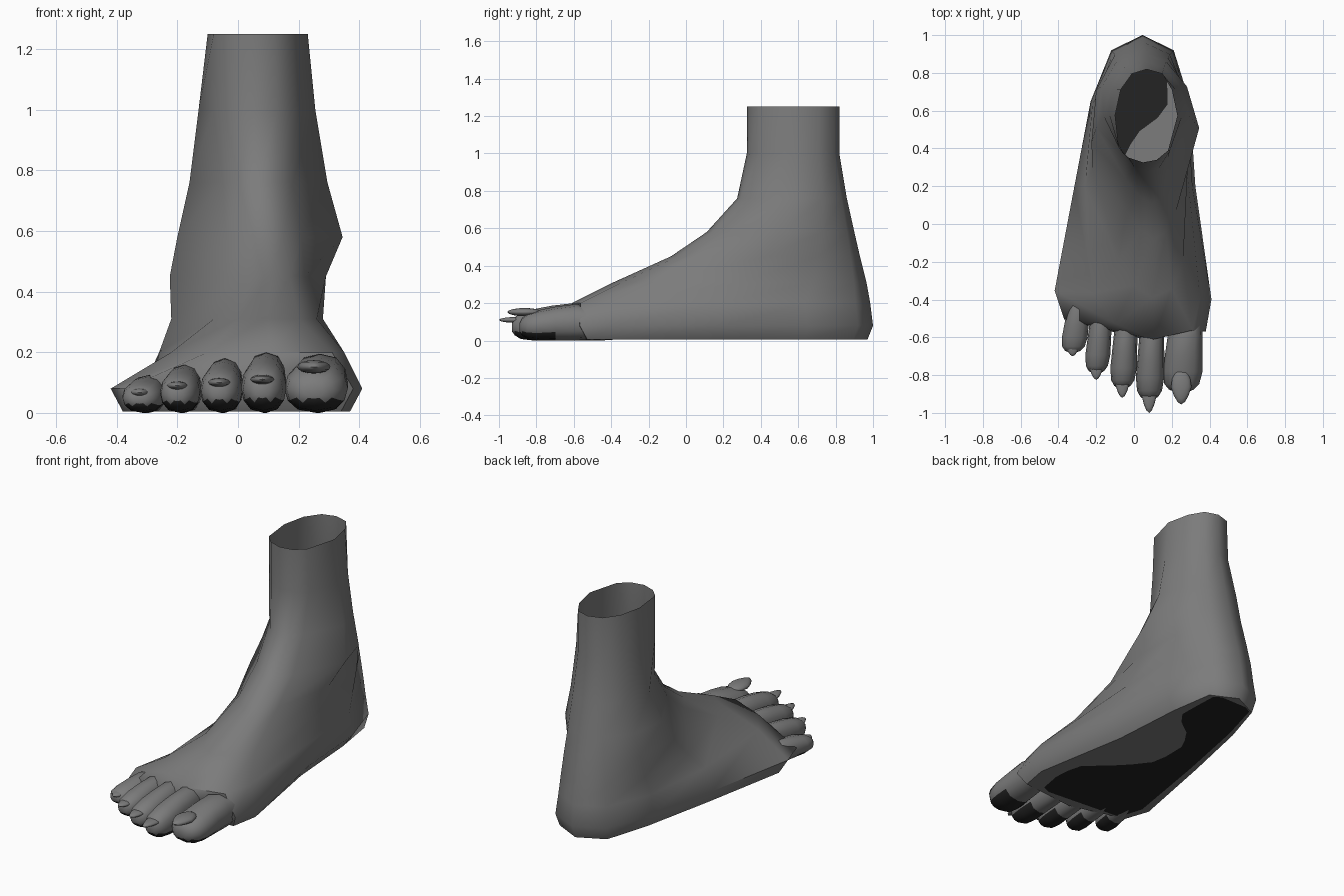
import bpy, bmesh, math
from mathutils import Vector

cube = bpy.data.objects.get("Cube")
if cube:
    bpy.data.objects.remove(cube, do_unlink=True)


def make_material(name, value):
    mat = bpy.data.materials.new(name)
    colour = (value, value, value, 1)
    mat.use_nodes = True
    mat.diffuse_color = colour
    mat.node_tree.nodes["Principled BSDF"].inputs["Base Color"].default_value = colour
    return mat


SKIN = make_material("grey skin", 0.2)
PRINT = make_material("black footprint", 0.017)


def finish(bm, name, angle=60):
    """Turn a bmesh into a smooth shaded object with both materials."""
    mesh = bpy.data.meshes.new(name)
    bm.to_mesh(mesh)
    bm.free()
    mesh.materials.append(SKIN)
    mesh.materials.append(PRINT)
    obj = bpy.data.objects.new(name, mesh)
    bpy.context.collection.objects.link(obj)
    bpy.ops.object.select_all(action="DESELECT")
    obj.select_set(True)
    bpy.context.view_layer.objects.active = obj
    bpy.ops.object.shade_smooth_by_angle(angle=math.radians(angle))
    return obj


def bridge(bm, lower, upper):
    """Join two rings of vertices with quads."""
    count = len(lower)
    for i in range(count):
        j = (i + 1) % count
        bm.faces.new((lower[i], lower[j], upper[j], upper[i]))


def interpolate(x, table):
    for (x0, y0), (x1, y1) in zip(table, table[1:]):
        if x <= x1:
            return y0 + (y1 - y0) * (x - x0) / (x1 - x0)
    return table[-1][1]


# Horizontal slices: height, front y, back y, outer edge x, inner edge x
STATIONS = (0.04, 0.14, 0.5, 0.78, 0.95)
SLICES = [
    (0.005, -0.56, 0.97, (-.33, -.38, -.28, -.19, -.11), (.34, .37, .27, .24, .2)),
    (0.08, -0.6, 1.0, (-.37, -.42, -.315, -.23, -.12), (.38, .41, .325, .295, .21)),
    (0.2, -0.6, 0.985, (-.1, -.22, -.26, -.22, -.11), (.31, .35, .31, .28, .2)),
    (0.31, -0.38, 0.965, (0, -.08, -.22, -.2, -.1), (.2, .26, .28, .28, .19)),
    (0.45, -0.07, 0.93, (.04, -.04, -.225, -.2, -.08), (.17, .22, .29, .28, .18)),
    (0.58, 0.12, 0.9, (.03, -.04, -.2, -.17, -.06), (.15, .21, .345, .28, .17)),
    (0.76, 0.28, 0.86, (0, -.05, -.16, -.12, -.05), (.13, .18, .295, .24, .16)),
    (1.0, 0.33, 0.82, (-.03, -.08, -.13, -.09, -.02), (.13, .19, .255, .22, .15)),
    (1.25, 0.33, 0.82, (-.03, -.08, -.1, -.07, -.01), (.12, .18, .23, .2, .15)),
]


def slice_sides(z, front, back, outer, inner):
    """Outer and inner edge of a slice, each running from front to back."""
    def point(x, s):
        skew = -0.1 * x * (1 - s) ** 4
        return Vector((x, front + (back - front) * s + skew, z))

    nose = point((outer[0] + inner[0]) / 2, 0)
    tail = point((outer[-1] + inner[-1]) / 2, 1)
    return [[nose] + [point(x, s) for x, s in zip(xs, STATIONS)] + [tail]
            for xs in (outer, inner)]


# Foot and lower leg, open at the top
bm = bmesh.new()
rings = []
for data in SLICES:
    outer, inner = slice_sides(*data)
    rings.append([bm.verts.new(p) for p in inner + outer[-2:0:-1]])
for lower, upper in zip(rings, rings[1:]):
    bridge(bm, lower, upper)
finish(bm, "foot_and_leg")

# Sole, with the footprint left out under the arch
ARCH = [(0, .5), (.05, .85), (.25, .88), (.35, .62), (.45, .42), (.6, .38),
        (.68, .5), (.76, .85), (.95, .9), (1, .9)]
STEPS = 6
outer, inner = slice_sides(*SLICES[0])
chain = (0,) + STATIONS + (1,)
bm = bmesh.new()
rows = []
for i in range(len(chain) - 1):
    for k in range(STEPS + (i == len(chain) - 2)):
        t = k / STEPS
        left = outer[i].lerp(outer[i + 1], t)
        right = inner[i].lerp(inner[i + 1], t)
        s = chain[i] + (chain[i + 1] - chain[i]) * t
        rows.append((s, [bm.verts.new(left.lerp(right, f))
                         for f in (0, 0.06, interpolate(s, ARCH), 1)]))
for (s, a), (_, b) in zip(rows, rows[1:]):
    for c in range(3):
        face = bm.faces.new((a[c], b[c], b[c + 1], a[c + 1]))
        face.material_index = int(c == 1 and 0.035 < s < 0.96)
bmesh.ops.remove_doubles(bm, verts=bm.verts, dist=0.0005)
bm.normal_update()
for face in bm.faces:
    if face.normal.z > 0:
        face.normal_flip()
finish(bm, "sole")

# Toe shape: fraction of length, width, top and bottom
TOE_RINGS = [(0, .8, .85, .05), (.3, .88, 1, 0), (.55, .95, .93, 0), (.75, 1, .84, 0),
             (.9, .88, .74, .04), (.97, .62, .62, .14), (1, .3, .48, .24)]
SIDES = 12


def add_toe(name, base, tip, half_width, height):
    base, tip = Vector(base), Vector(tip)
    bm = bmesh.new()
    rings = []
    for t, wide, top, bottom in TOE_RINGS:
        centre = base.lerp(tip, t)
        middle = height * (top + bottom) / 2
        radius = height * (top - bottom) / 2
        ring = []
        for i in range(SIDES):
            a = math.tau * i / SIDES
            across = math.copysign(abs(math.cos(a)) ** 0.8, math.cos(a))
            ring.append(bm.verts.new((centre.x + half_width * wide * across, centre.y,
                                      middle + radius * math.sin(a))))
        rings.append(ring)
    for a, b in zip(rings, rings[1:]):
        bridge(bm, a, b)
    bm.faces.new(rings[0])
    bm.faces.new(rings[-1])
    bmesh.ops.recalc_face_normals(bm, faces=bm.faces)
    # Dark pad under the front half of the toe
    pad_start = base.lerp(tip, 0.55).y
    for face in bm.faces:
        middle = face.calc_center_median()
        face.material_index = int(face.normal.z < -0.5 and middle.y < pad_start
                                  and middle.z < 0.045)
    finish(bm, name, 80)


def add_nail(name, x, z, start, end, half_width):
    """Thin almond shaped nail that narrows to a point at its front."""
    bm = bmesh.new()
    bmesh.ops.create_uvsphere(bm, u_segments=12, v_segments=8, radius=1)
    half = (start - end) / 2
    for v in bm.verts:
        narrow = 1 - 0.35 * max(0, -v.co.y)
        v.co = Vector((x + v.co.x * half_width * narrow, (start + end) / 2 + v.co.y * half,
                       z + v.co.z * half_width * 0.4))
    finish(bm, name)


# Toes with nails: base, tip, half width, height; nail height, start, end
TOES = {
    "big": ((.28, -.46), (.25, -.89), .105, .195, .152, -.77, -.955),
    "second": ((.1, -.46), (.08, -.93), .075, .2, .11, -.82, -1.0),
    "third": ((-.035, -.44), (-.062, -.87), .07, .18, .1, -.78, -.92),
    "fourth": ((-.165, -.4), (-.2, -.79), .066, .16, .09, -.71, -.825),
    "little": ((-.28, -.36), (-.325, -.68), .068, .125, .068, -.6, -.7),
}
for name, (base, tip, wide, high, nail_z, start, end) in TOES.items():
    add_toe(name + "_toe", base + (0,), tip + (0,), wide, high)
    add_nail(name + "_toenail", tip[0], nail_z, start, end, wide * 0.52)
